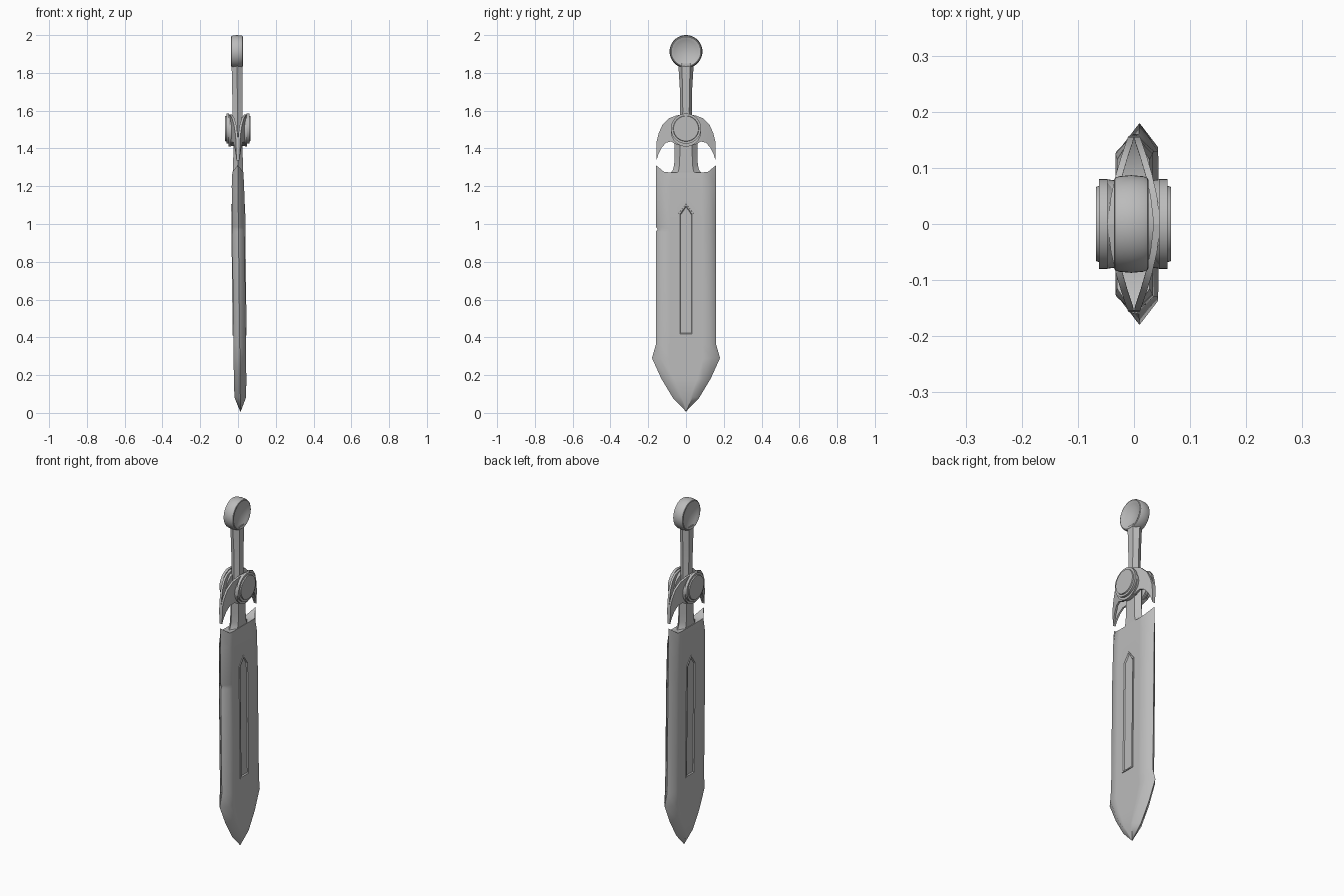
import bpy, bmesh, math
from math import radians, cos, sin, pi

cube = bpy.data.objects.get("Cube")
if cube:
    bpy.data.objects.remove(cube, do_unlink=True)

steel = bpy.data.materials.new("grey_steel")
steel.use_nodes = True
GREY = (0.5, 0.5, 0.5, 1)
steel.diffuse_color = GREY
steel.node_tree.nodes["Principled BSDF"].inputs["Base Color"].default_value = GREY


def build(name, verts, faces, angle=35):
    """Mesh object with outward normals and angle-limited smoothing."""
    me = bpy.data.meshes.new(name)
    me.from_pydata(verts, [], faces)
    bm = bmesh.new()
    bm.from_mesh(me)
    bmesh.ops.remove_doubles(bm, verts=bm.verts, dist=1e-5)
    bmesh.ops.recalc_face_normals(bm, faces=bm.faces)
    bm.to_mesh(me)
    bm.free()
    me.materials.append(steel)
    ob = bpy.data.objects.new(name, me)
    bpy.context.collection.objects.link(ob)
    smooth(ob, angle)
    return ob


def smooth(ob, angle):
    bpy.ops.object.select_all(action='DESELECT')
    ob.select_set(True)
    bpy.context.view_layer.objects.active = ob
    bpy.ops.object.shade_smooth_by_angle(angle=radians(angle))


def loft(rings, cap=None):
    """Bridge equal closed rings; cap lists the end faces by ring index."""
    n = len(rings[0])
    cap = cap or [tuple(range(n))]
    verts = [v for r in rings for v in r]
    faces = [(k * n + i, k * n + (i + 1) % n, (k + 1) * n + (i + 1) % n, (k + 1) * n + i)
             for k in range(len(rings) - 1) for i in range(n)]
    last = (len(rings) - 1) * n
    for f in cap:
        faces += [f, tuple(i + last for i in f)]
    return verts, faces


def lathe(name, profile, cx, cz, side=1, n=48):
    """Revolve (x, radius) points about a line along x."""
    rings = [[(cx + side * x, r * cos(2 * pi * i / n), cz + r * sin(2 * pi * i / n))
              for i in range(n)] for x, r in profile]
    return build(name, *loft(rings))


def lean(z):
    """Centre of the blade's thickness, which drifts slightly with height."""
    return 0.013 - 0.011 * z


# Blade: bevelled section, rows of (edge z, edge y, shoulder z, shoulder y, half thickness, nick)
rows = [(0.008, 0.001, 0.008, 0.0006, 0.001, 0), (0.08, 0.07, 0.085, 0.035, 0.031, 0),
        (0.18, 0.13, 0.18, 0.09, 0.033, 0), (0.29, 0.18, 0.29, 0.137, 0.033, 0),
        (0.36, 0.16, 0.36, 0.13, 0.033, 0), (0.96, 0.16, 0.96, 0.13, 0.033, 0),
        (0.972, 0.16, 0.972, 0.13, 0.033, 0.01), (0.985, 0.16, 0.985, 0.13, 0.033, 0),
        (1.2, 0.16, 1.2, 0.125, 0.033, 0), (1.312, 0.16, 1.275, 0.115, 0.029, 0)]
rings = []
for ze, e, zs, s, t, nick in rows:
    a = s * 0.66
    flat = [(s, zs), (a, zs - 0.002), (-a, zs - 0.002), (-s, zs)]
    rings.append([(lean(ze), e, ze)] + [(lean(z) + t, y, z) for y, z in flat]
                 + [(lean(ze), nick - e, ze)] + [(lean(z) - t, y, z) for y, z in reversed(flat)])
blade = build("blade", *loft(rings, [(0, 1, 9), (1, 2, 8, 9), (2, 3, 7, 8), (3, 4, 6, 7), (4, 5, 6)]), 60)


# Pointed panel recessed into each flat, with a raised rim
def panel(w, inset, x, side):
    pts = [(-w, 0.41 + inset), (w, 0.41 + inset), (w, 1.055 - inset / 2),
           (0, 1.107 - inset * 1.3), (-w, 1.055 - inset / 2)]
    return [(lean(z) + side * x, y, z) for y, z in pts]


for side, label in ((1, "left"), (-1, "right")):
    cutter = build("panel_cutter", *loft([panel(0.033, 0.008, x, side) for x in (0.02, 0.06)]))
    cutter.hide_render = True
    mod = blade.modifiers.new("panel_recess", 'BOOLEAN')
    mod.operation, mod.solver, mod.object = 'DIFFERENCE', 'EXACT', cutter
    bpy.context.view_layer.objects.active = blade
    bpy.ops.object.modifier_apply(modifier=mod.name)
    bpy.data.objects.remove(cutter, do_unlink=True)
    build(label + "_panel_rim", *loft([panel(0.041, 0, 0.031, side), panel(0.040, 0.001, 0.037, side),
                                       panel(0.033, 0.008, 0.037, side), panel(0.023, 0.018, 0.024, side)]), 20)
smooth(blade, 60)


# Six-sided bars: tang below the guard and grip above it
def hex_bar(name, stations):
    rings = [[(cx + t * u, w * v, z) for u, v in
              ((0, 1), (1, 0.55), (1, -0.55), (0, -1), (-1, -0.55), (-1, 0.55))]
             for z, w, t, cx in stations]
    return build(name, *loft(rings), 25)


hex_bar("tang", [(1.22, 0.1, 0.025, 0), (1.268, 0.088, 0.026, 0), (1.28, 0.072, 0.026, 0),
                 (1.31, 0.063, 0.026, 0), (1.36, 0.06, 0.025, 0), (1.48, 0.06, 0.025, 0)])
hex_bar("grip", [(1.45, 0.036, 0.024, -0.002), (1.6, 0.031, 0.026, -0.003),
                 (1.72, 0.033, 0.027, -0.004), (1.85, 0.041, 0.029, -0.005)])

# Pommel: thick round with dished faces
dish = [(0.011, 0.0), (0.013, 0.02), (0.017, 0.042), (0.024, 0.062), (0.030, 0.074),
        (0.031, 0.078), (0.029, 0.082), (0.022, 0.085), (0.0, 0.087)]
lathe("pommel", dish + [(-x, r) for x, r in reversed(dish[:-1])], -0.005, 1.913)

# Guard: stepped round bosses and swept wing plates that meet at the tips
stations = [((0.0, 1.58), (0.0, 1.42)), ((0.05, 1.575), (0.05, 1.42)), ((0.09, 1.56), (0.08, 1.437)),
            ((0.125, 1.525), (0.107, 1.43)), ((0.145, 1.48), (0.13, 1.402)),
            ((0.155, 1.44), (0.147, 1.367)), ((0.157, 1.4), (0.156, 1.337))]


def spread(y):
    """Distance of a wing's outer face from the centre plane."""
    return 0.049 - 0.037 * (y / 0.157) ** 1.6


for side, label in ((1, "left"), (-1, "right")):
    lathe(label + "_boss", [(0.02, 0), (0.02, 0.06), (0.046, 0.075), (0.046, 0.08), (0.061, 0.08),
                            (0.061, 0.068), (0.067, 0.066), (0.067, 0)], -0.001, 1.505, side)
    lathe(label + "_collar", [(0.01, 0), (0.02, 0.076), (0.049, 0.08), (0.049, 0)], -0.001, 1.49, side)
    for way, end in ((-1, "front"), (1, "back")):
        rings = []
        for up, low in stations:
            section = [(spread(y) - d, y, z) for (y, z), d in
                       ((up, 0.002), (low, 0.004), (low, 0.014), (up, 0.014))]
            rings.append([(side * max(x, 0), way * y, z) for x, y, z in section])
        build(label + "_" + end + "_wing", *loft(rings), 40)
